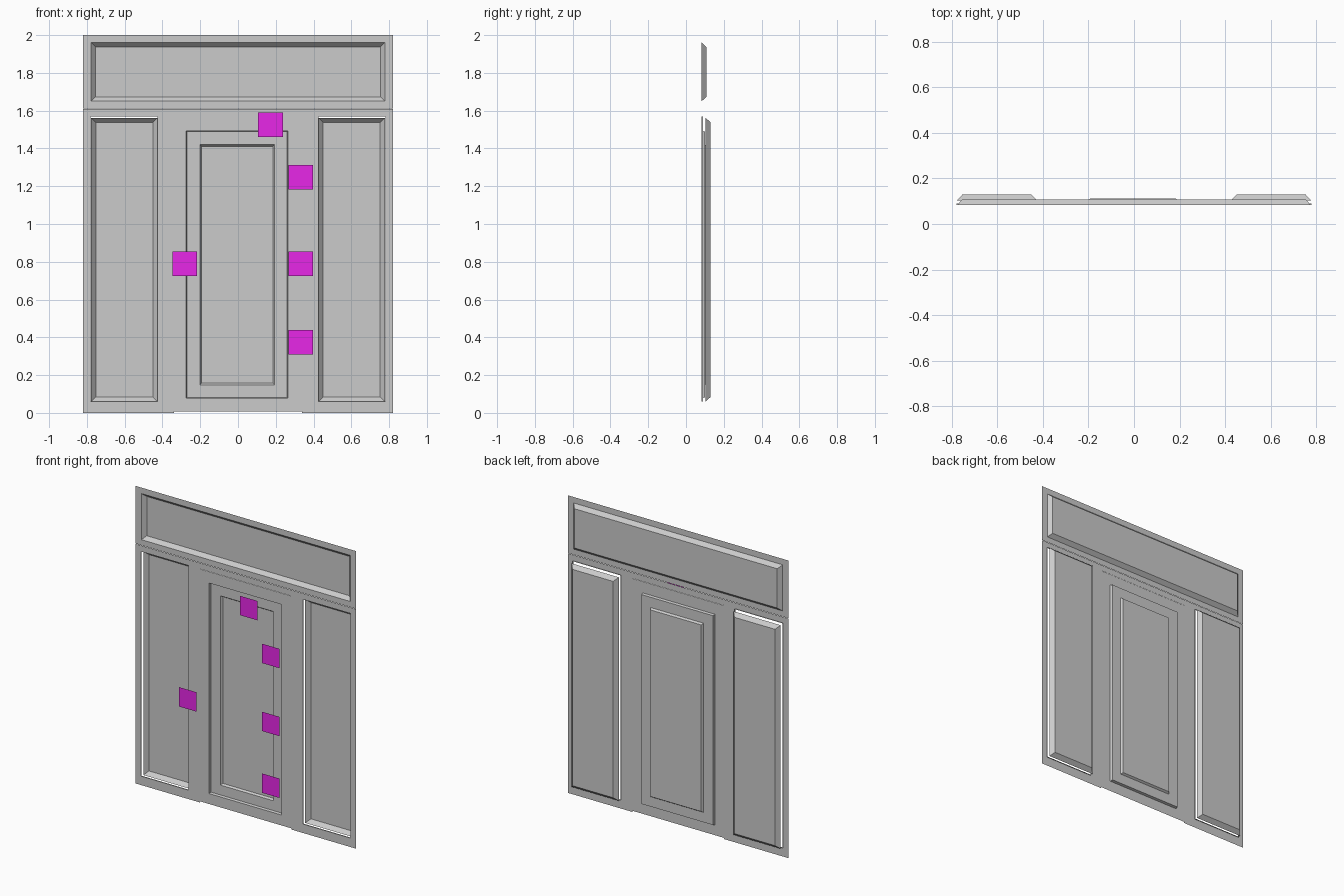
import bpy
import bmesh

if "Cube" in bpy.data.objects:
    bpy.data.objects.remove(bpy.data.objects["Cube"])

WALL = 0.083  # depth of the main facade plane


def loft(name, rings, cap=False, mirror=False):
    """Join rectangles (x0, x1, z0, z1, y) in order, optionally closing the last."""
    bm = bmesh.new()
    loops = []
    for x0, x1, z0, z1, y in rings:
        loops.append([bm.verts.new(p) for p in
                      ((x0, y, z0), (x1, y, z0), (x1, y, z1), (x0, y, z1))])
    for a, b in zip(loops, loops[1:]):
        for i in range(4):
            j = (i + 1) % 4
            bm.faces.new((a[i], a[j], b[j], b[i]))
    if cap:
        bm.faces.new(loops[-1])
    me = bpy.data.meshes.new(name)
    bm.to_mesh(me)
    bm.free()
    ob = bpy.data.objects.new(name, me)
    bpy.context.collection.objects.link(ob)
    if mirror:
        ob.modifiers.new("Mirror", 'MIRROR')
    return ob


def inset(r, d, y):
    """Shrink a rectangle by d and move it to depth y."""
    return (r[0] + d, r[1] - d, r[2] + d, r[3] - d, y)


# Transom: flat frame with a sloped recessed panel
hole = (-0.777, 0.777, 1.65, 1.96, WALL)
loft("transom", [(-0.82, 0.82, 1.612, 2.0, WALL), hole, inset(hole, 0.023, 0.108)], cap=True)

# Side window frames with a short rim, and the panels set behind them
hole = (0.425, 0.78, 0.06, 1.57, WALL)
loft("side_frame", [(0.34, 0.82, 0.0, 1.61, WALL), hole, inset(hole, 0, 0.09)], mirror=True)
pan = (0.427, 0.777, 0.06, 1.562, 0.104)
loft("side_panel", [pan, inset(pan, 0.024, 0.13)], cap=True, mirror=True)

# Strip over the door
loft("door_header", [(-0.34, 0.34, 1.57, 1.61, WALL)], cap=True)

# Door leaf: flat surround, stepped moulding, recessed centre
leaf = (-0.274, 0.264, 0.078, 1.493, WALL)
panel = (-0.201, 0.193, 0.148, 1.42, 0.1)
loft("door", [(-0.34, 0.34, 0.008, 1.569, WALL), leaf, inset(leaf, 0.004, 0.1),
              panel, inset(panel, 0.009, 0.113)], cap=True)

# Floating square markers in front of the door
mat = bpy.data.materials.new("magenta")
mat.diffuse_color = (0.8, 0.02, 0.8, 1)
mat.use_nodes = True
mat.node_tree.nodes["Principled BSDF"].inputs["Base Color"].default_value = mat.diffuse_color
for x, z in ((0.172, 1.525), (0.333, 1.247), (0.333, 0.79), (0.333, 0.375), (-0.281, 0.79)):
    h = 0.065
    marker = loft("square_marker", [(x - h, x + h, z - h, z + h, -0.13)], cap=True)
    marker.data.materials.append(mat)
